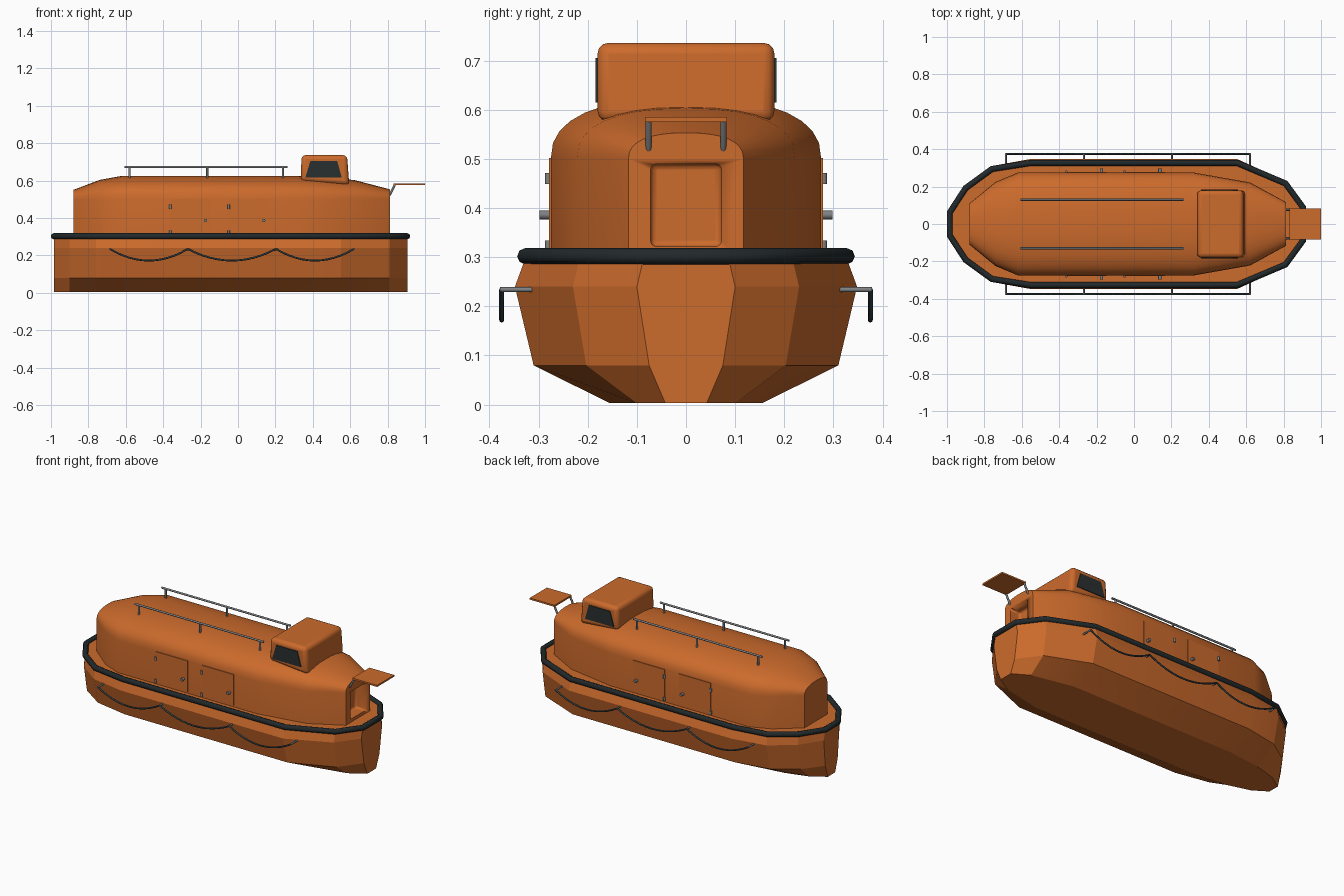
import bpy, bmesh, math
from mathutils import Vector

if "Cube" in bpy.data.objects:
    bpy.data.objects.remove(bpy.data.objects["Cube"])


def material(name, rgb):
    m = bpy.data.materials.new(name)
    m.diffuse_color = (*rgb, 1)
    m.use_nodes = True
    m.node_tree.nodes["Principled BSDF"].inputs["Base Color"].default_value = m.diffuse_color
    return m


ORANGE = material("safety orange", (0.60, 0.145, 0.025))
BLACK = material("fender black", (0.016, 0.022, 0.024))
GLASS = material("dark glass", (0.022, 0.028, 0.03))
STEEL = material("steel grey", (0.21, 0.22, 0.23))
ROPE = material("rope slate", (0.035, 0.06, 0.07))


def new_mesh(name, verts, faces, mat, angle=None):
    me = bpy.data.meshes.new(name)
    me.from_pydata(verts, [], faces)
    bm = bmesh.new()
    bm.from_mesh(me)
    bmesh.ops.recalc_face_normals(bm, faces=bm.faces)
    bm.to_mesh(me)
    bm.free()
    me.materials.append(mat)
    ob = bpy.data.objects.new(name, me)
    bpy.context.collection.objects.link(ob)
    if angle:
        smooth(ob, angle)
    return ob


def smooth(ob, angle):
    bpy.ops.object.select_all(action='DESELECT')
    ob.select_set(True)
    bpy.context.view_layer.objects.active = ob
    bpy.ops.object.shade_smooth_by_angle(angle=math.radians(angle))


def loft(name, rings, mat, angle=None):
    """Skin a row of equal closed rings and cap both ends."""
    n = len(rings[0])
    verts = [p for r in rings for p in r]
    faces = [(i * n + j, i * n + (j + 1) % n, (i + 1) * n + (j + 1) % n, (i + 1) * n + j)
             for i in range(len(rings) - 1) for j in range(n)]
    faces += [tuple(range(n)), tuple(range((len(rings) - 1) * n, len(rings) * n))]
    return new_mesh(name, verts, faces, mat, angle)


def box(name, lo, hi, mat, bevel=0.0, segments=3):
    rings = [[(x, lo[1], lo[2]), (x, hi[1], lo[2]), (x, hi[1], hi[2]), (x, lo[1], hi[2])]
             for x in (lo[0], hi[0])]
    ob = loft(name, rings, mat)
    if bevel:
        add_bevel(ob, bevel, segments)
    return ob


def add_bevel(ob, width, segments=3):
    m = ob.modifiers.new("bevel", 'BEVEL')
    m.width, m.segments, m.limit_method = width, segments, 'ANGLE'
    smooth(ob, 40)


def tube(name, points, radius, mat, cyclic=False, resolution=2):
    cu = bpy.data.curves.new(name, 'CURVE')
    cu.dimensions = '3D'
    cu.bevel_depth, cu.bevel_resolution, cu.use_fill_caps = radius, resolution, True
    sp = cu.splines.new('POLY')
    sp.points.add(len(points) - 1)
    for p, co in zip(sp.points, points):
        p.co = (*co, 1)
    sp.use_cyclic_u = cyclic
    cu.materials.append(mat)
    ob = bpy.data.objects.new(name, cu)
    bpy.context.collection.objects.link(ob)
    return ob


# Hull: x, then half widths at keel, chine, rubbing line and deck edge
LEVELS = (0.003, 0.08, 0.24, 0.303)
STATIONS = [
    (-0.985, (0.035, 0.06, 0.075, 0.06)),
    (-0.90, (0.09, 0.175, 0.205, 0.19)),
    (-0.76, (0.13, 0.27, 0.31, 0.292)),
    (-0.55, (0.155, 0.31, 0.348, 0.325)),
    (0.55, (0.155, 0.31, 0.348, 0.325)),
    (0.81, (0.10, 0.203, 0.23, 0.215)),
    (0.905, (0.042, 0.075, 0.10, 0.085)),
]
hull_rings = []
for x, ws in STATIONS:
    half = [(x, w, z) for w, z in zip(ws, LEVELS)]
    hull_rings.append(half + [(x, -y, z) for x, y, z in reversed(half)])
loft("hull", hull_rings, ORANGE, 12)

# Fender around the deck edge
edge = [(x, w[3] + 0.002, 0.302) for x, w in STATIONS]
tube("fender", edge + [(x, -y, z) for x, y, z in reversed(edge)], 0.0165, BLACK, True)

# Canopy: x, half width, crown height
rings = []
N = 16
for x, w, top in [(-0.88, 0.11, 0.55), (-0.74, 0.225, 0.603), (-0.62, 0.275, 0.625),
                  (0.32, 0.275, 0.625), (0.62, 0.222, 0.603), (0.812, 0.117, 0.553)]:
    ring = [(x, w, 0.29)]
    for i in range(N + 1):
        a = math.pi * i / N
        c, s = math.cos(a), math.sin(a)
        ring.append((x, math.copysign(w * abs(c) ** 0.83, c),
                     0.50 + (top - 0.50) * abs(s) ** 0.83))
    rings.append(ring + [(x, -w, 0.29)])
canopy = loft("canopy", rings, ORANGE, 24)

# Recessed bow doorway
cutter = box("doorway_cutter", (0.745, -0.072, 0.322), (0.90, 0.072, 0.49), ORANGE, 0.012)
cutter.hide_render = True
cutter.hide_viewport = True
cut = canopy.modifiers.new("doorway", 'BOOLEAN')
cut.operation, cut.object, cut.solver = 'DIFFERENCE', cutter, 'EXACT'

# Visor over the doorway
box("visor", (0.832, -0.083, 0.575), (1.0, 0.083, 0.585), ORANGE)

# Steering cabin
profile = [(0.335, 0.595), (0.595, 0.574), (0.583, 0.736), (0.34, 0.736)]
cabin = loft("cabin", [[(x, y, z) for x, z in profile] for y in (-0.18, 0.18)], ORANGE)
add_bevel(cabin, 0.022)

# Parts repeated on both sides
for s, side in ((-1, "right"), (1, "left")):
    pane = [(0.36, 0.615), (0.555, 0.615), (0.53, 0.705), (0.387, 0.705)]
    loft(f"cabin_window_{side}", [[(x, s * y, z) for x, z in pane] for y in (0.177, 0.184)], GLASS)

    tube(f"visor_strut_{side}", [(0.805, s * 0.076, 0.515), (0.815, s * 0.076, 0.53),
                                 (0.838, s * 0.076, 0.577)], 0.006, STEEL)

    # Roof rail
    tube(f"roof_rail_{side}", [(-0.607, s * 0.13, 0.672), (0.265, s * 0.13, 0.672)], 0.006, STEEL)
    for i, x in enumerate((-0.58, -0.165, 0.24)):
        tube(f"rail_post_{side}_{i}", [(x, s * 0.13, 0.60), (x, s * 0.13, 0.672)], 0.006, STEEL)

    # Side doors with hinges and knobs
    for i, x in enumerate((-0.362, -0.05)):
        y0, y1 = sorted((s * 0.27, s * 0.279))
        box(f"side_door_{side}_{i}", (x, y0, 0.312), (x + 0.215, y1, 0.502), ORANGE)
        for j, z in enumerate((0.323, 0.46)):
            tube(f"door_hinge_{side}_{i}_{j}", [(x, s * 0.28, z - 0.011), (x, s * 0.28, z + 0.011)],
                 0.007, STEEL)
        tube(f"door_knob_{side}_{i}", [(x + 0.188, s * 0.27, 0.386), (x + 0.188, s * 0.298, 0.386)],
             0.009, STEEL)

    # Grab rope hung in loops from brackets
    xs = (-0.685, -0.268, 0.203, 0.62)
    for i, x in enumerate(xs):
        tube(f"rope_bracket_{side}_{i}", [(x, s * 0.30, 0.234), (x, s * 0.378, 0.234)], 0.005, STEEL)
    rope = []
    for a, b in zip(xs, xs[1:]):
        rope += [(a + (b - a) * t / 12, s * 0.375, 0.234 - 0.062 * (1 - (t / 6 - 1) ** 2))
                 for t in range(12)]
    tube(f"grab_rope_{side}", rope + [(xs[-1], s * 0.375, 0.234)], 0.005, ROPE)
